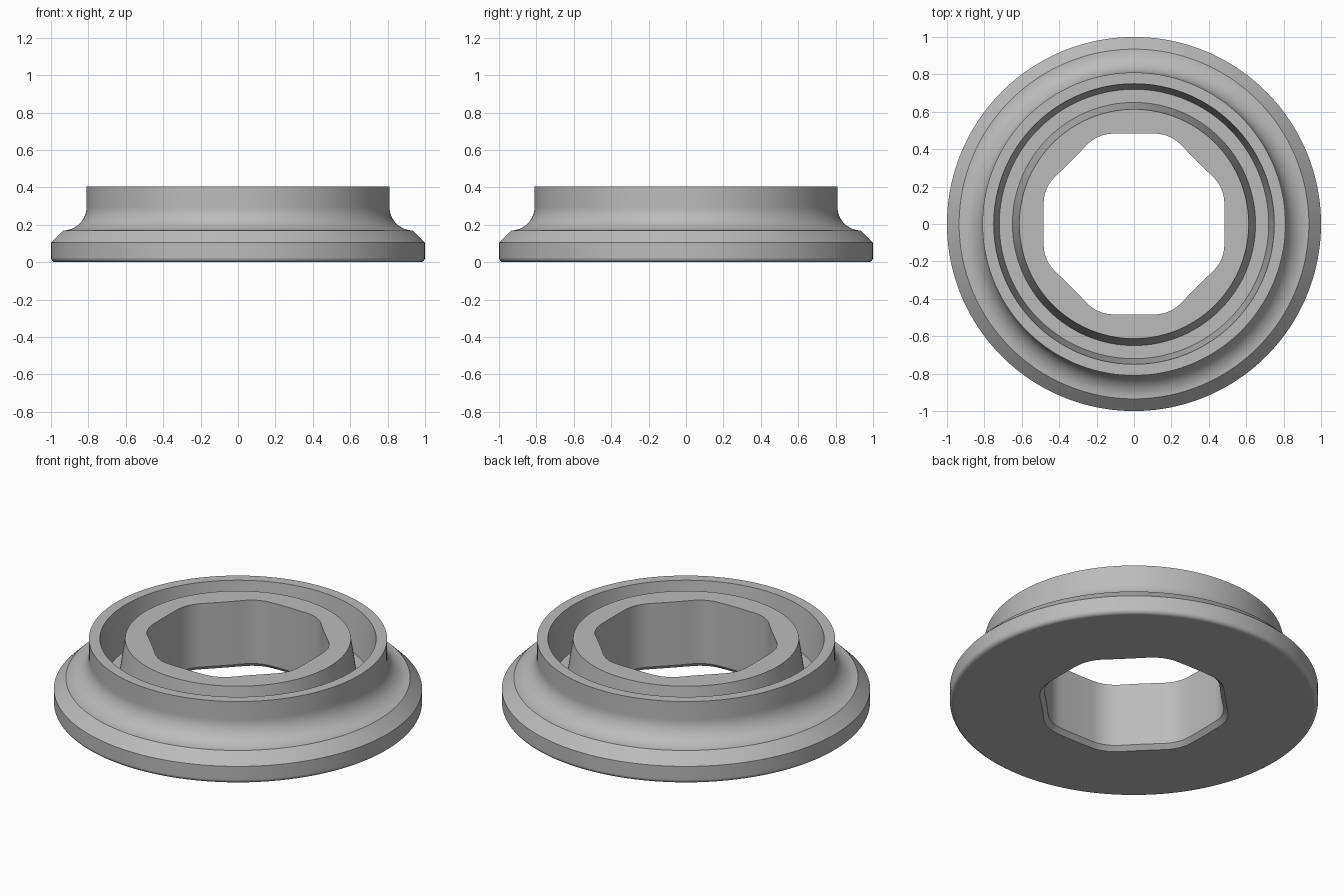
import bpy, bmesh, math

cube = bpy.data.objects.get("Cube")
if cube:
    bpy.data.objects.remove(cube, do_unlink=True)

SIDES = 160


def arc(cx, cz, radius, start, end, steps):
    """Profile points on an arc, angles in degrees."""
    angles = [math.radians(start + (end - start) * i / steps) for i in range(steps + 1)]
    return [(cx + radius * math.cos(a), cz + radius * math.sin(a)) for a in angles]


def octagon_radius(angle, apothem=0.485, fillet=0.2):
    """Distance from the axis to a rounded octagon, slightly flatter on the diagonals."""
    half = math.pi / 8
    phi = abs((angle + half) % (2 * half) - half)
    if apothem * math.tan(phi) <= (apothem - fillet) * math.tan(half):
        r = apothem / math.cos(phi)
    else:
        d = (apothem - fillet) / math.cos(half)
        psi = half - phi
        r = d * math.cos(psi) + math.sqrt(fillet ** 2 - (d * math.sin(psi)) ** 2)
    return r * (1 - 0.01 * (1 - math.cos(4 * angle)))


def add_loop(bm, radius_at, z):
    loop = []
    for i in range(SIDES):
        a = 2 * math.pi * i / SIDES
        r = radius_at(a)
        loop.append(bm.verts.new((r * math.cos(a), r * math.sin(a), z)))
    return loop


# Turned profile: flange, cove, outer wall, tapered groove, inner wall
TOP = 0.405
profile = arc(0.975, 0.025, 0.025, -90, 0, 6)
profile += [(1.0, 0.105)]
profile += arc(0.935, 0.295, 0.125, 270, 180, 14)
profile += [(0.81, TOP), (0.75, TOP), (0.72, 0.155), (0.65, 0.155), (0.613, TOP)]

bm = bmesh.new()
loops = [add_loop(bm, lambda a, r=r: r, z) for r, z in profile]

# Rounded octagonal bore with a chamfer at the base
for grow, z in ((0, TOP), (0, 0.025), (0.025, 0)):
    loops.append(add_loop(bm, lambda a, g=grow: octagon_radius(a) + g, z))

# Skin the closed cross-section
for lower, upper in zip(loops, loops[1:] + loops[:1]):
    for i in range(SIDES):
        j = (i + 1) % SIDES
        bm.faces.new((lower[i], lower[j], upper[j], upper[i]))
bmesh.ops.recalc_face_normals(bm, faces=bm.faces)

mesh = bpy.data.meshes.new("flanged_ring")
bm.to_mesh(mesh)
bm.free()
ring = bpy.data.objects.new("flanged_ring", mesh)
bpy.context.collection.objects.link(ring)

# Plain grey finish
grey = bpy.data.materials.new("plain_grey")
grey.use_nodes = True
colour = (0.5, 0.5, 0.5, 1)
grey.diffuse_color = colour
grey.node_tree.nodes["Principled BSDF"].inputs["Base Color"].default_value = colour
mesh.materials.append(grey)

# Smooth curves, crisp edges, flat faces kept flat
bpy.ops.object.select_all(action="DESELECT")
ring.select_set(True)
bpy.context.view_layer.objects.active = ring
bpy.ops.object.shade_smooth_by_angle(angle=math.radians(25))
weighted = ring.modifiers.new("weighted_normals", "WEIGHTED_NORMAL")
weighted.keep_sharp = True
